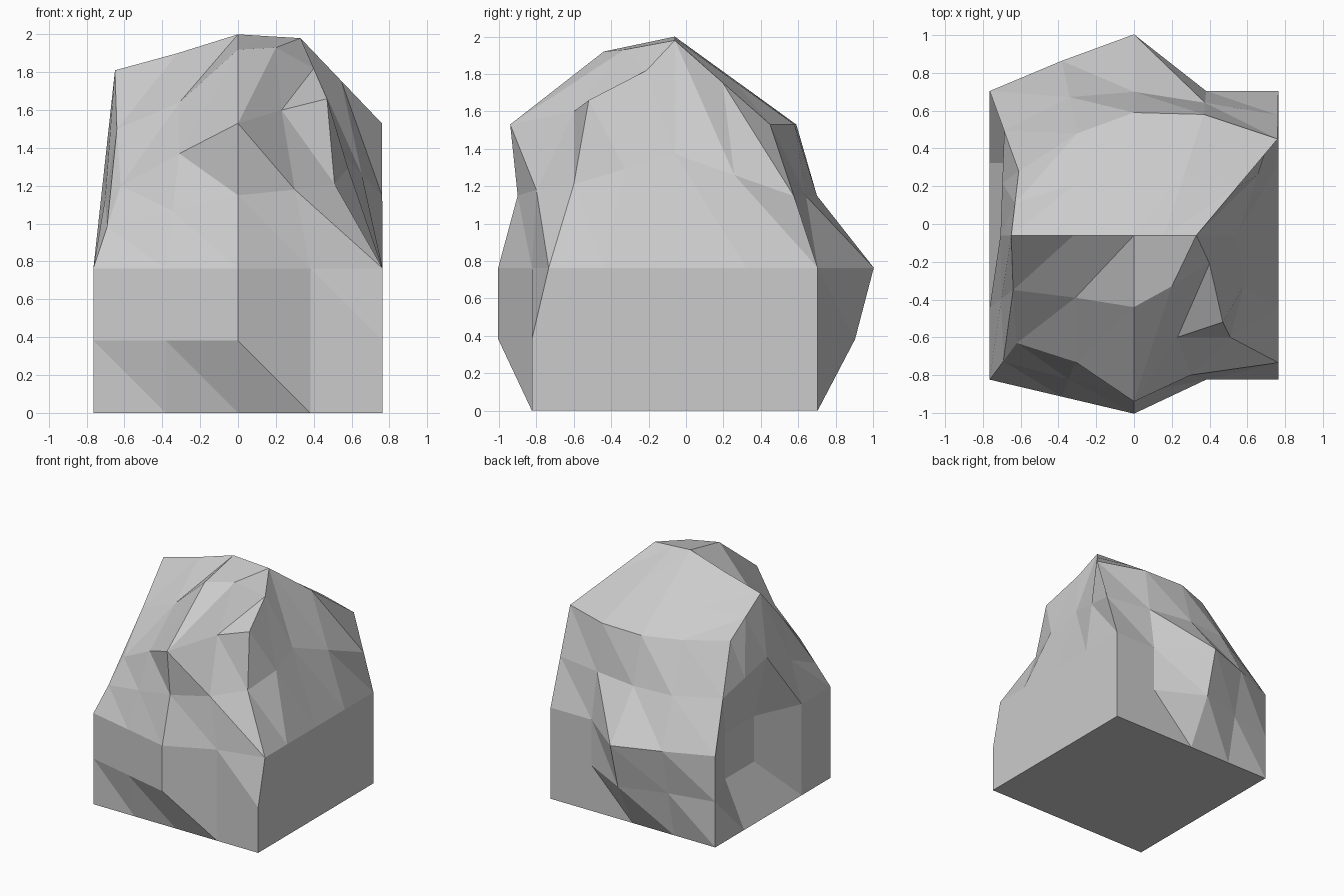
import bpy
import bmesh
from mathutils import Vector

old_cube = bpy.data.objects.get("Cube")
if old_cube:
    bpy.data.objects.remove(old_cube, do_unlink=True)

STEP = 0.382          # spacing of the block's grid
MIDDLE_Y = -0.06      # the block sits slightly forward
SPAN = range(-2, 3)


def block_point(i, j, k):
    return Vector((i * STEP, MIDDLE_Y + j * STEP, k * STEP))


# Plain block: a lattice of points, five along each side
points = {(i, j, k): block_point(i, j, k)
          for i in SPAN for j in SPAN for k in range(5)}


def move(key, x, y, z):
    points[key] = Vector((x, y, z))


def push(key, x=0, y=0):
    points[key] += Vector((x, y, 0))


def set_top_row(j, row):
    for i, place in zip(SPAN, row):
        move((i, j, 4), *place)


def halfway(key, first, second):
    points[key] = (points[first] + points[second]) / 2


# Crown of the rock: brow, slope, ridge and rear edge
set_top_row(-2, [(-.62, -.63, 1.2), (-.31, -.73, 1.37), (0, -.94, 1.53),
                 (.23, -.6, 1.6), (.47, -.52, 1.66)])
set_top_row(-1, [(-.64, -.35, 1.5), (-.31, -.39, 1.64), (0, -.44, 1.92),
                 (.2, -.33, 1.93), (.4, -.21, 1.82)])
set_top_row(0, [(-.65, -.06, 1.81), (-.32, -.06, 1.9), (0, -.06, 2),
                (.16, -.06, 1.99), (.33, -.06, 1.98)])
set_top_row(2, [(-.61, .28, 1.53), (-.3, .48, 1.53), (0, .59, 1.53),
                (.37, .58, 1.53), (.76, .45, 1.53)])
for i in SPAN:
    halfway((i, 1, 4), (i, 0, 4), (i, 2, 4))

# Bulges on the front and back of the block
for k in (1, 2):
    push((-1, -2, k), y=-.09)
    push((0, -2, k), y=-.18)
    push((-1, 2, k), y=.08 * k)
    push((0, 2, k), y=.1 + .1 * k)
push((2, -2, 2), y=.09)

# Shoulder ring halfway between the block and the crown
for i in SPAN:
    for j in SPAN:
        if max(abs(i), abs(j)) == 2:
            halfway((i, j, 3), (i, j, 2), (i, j, 4))
move((0, -2, 3), 0, -.9, 1.15)
move((1, -2, 3), .3, -.8, 1.18)
move((2, -2, 3), .51, -.6, 1.21)
move((0, 2, 3), 0, .7, 1.15)

# Hollow in the right flank
for j in (0, 1):
    for k in (1, 2):
        push((-2, j, k), x=.175)

# Skin the lattice with flat triangles
bm = bmesh.new()
verts = {}


def vert(key):
    if key not in verts:
        verts[key] = bm.verts.new(points[key])
    return verts[key]


def skin(to_key, rising=False):
    """Cover one side; to_key turns (across, up) into a lattice key."""
    for a in range(4):
        for b in range(4):
            low_left, low_right, high_right, high_left = [
                vert(to_key(a + da, b + db))
                for da, db in ((0, 0), (1, 0), (1, 1), (0, 1))]
            if rising:
                bm.faces.new((low_left, low_right, high_right))
                bm.faces.new((low_left, high_right, high_left))
            else:
                bm.faces.new((low_left, low_right, high_left))
                bm.faces.new((low_right, high_right, high_left))


skin(lambda a, b: (a - 2, -2, b))                   # front
skin(lambda a, b: (2 - a, 2, b))                    # back
skin(lambda a, b: (2, a - 2, b))                    # left flank
skin(lambda a, b: (-2, 2 - a, b))                   # right flank
skin(lambda a, b: (a - 2, b - 2, 4), rising=True)   # crown
skin(lambda a, b: (2 - a, b - 2, 0))                # underside

bmesh.ops.recalc_face_normals(bm, faces=bm.faces)
mesh = bpy.data.meshes.new("rock")
bm.to_mesh(mesh)
bm.free()

# Single stone colour
stone = bpy.data.materials.new("stone_grey")
stone.use_nodes = True
colour = (.6, .6, .6, 1)
stone.diffuse_color = colour
stone.node_tree.nodes["Principled BSDF"].inputs["Base Color"].default_value = colour
mesh.materials.append(stone)

rock = bpy.data.objects.new("rock", mesh)
bpy.context.collection.objects.link(rock)
